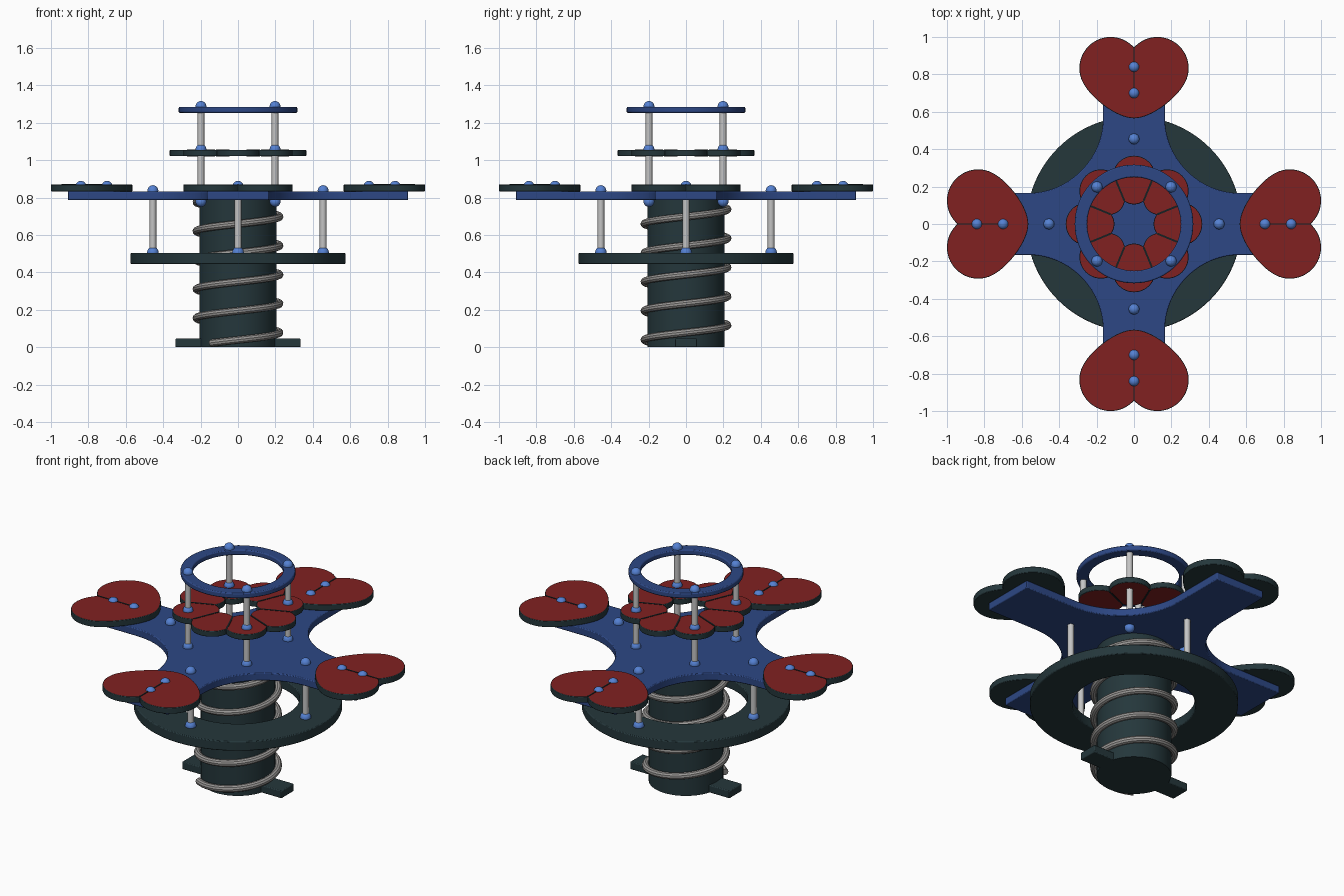
import bpy, bmesh, math
from mathutils import Matrix
from math import sin, cos, pi, radians, sqrt

if "Cube" in bpy.data.objects:
    bpy.data.objects.remove(bpy.data.objects["Cube"])


def material(name, rgb):
    m = bpy.data.materials.new(name)
    m.diffuse_color = (*rgb, 1)
    m.use_nodes = True
    m.node_tree.nodes["Principled BSDF"].inputs["Base Color"].default_value = m.diffuse_color
    return m


TEAL = material("dark teal", (0.018, 0.038, 0.044))
BLUE = material("deep blue", (0.026, 0.064, 0.235))
SKY = material("bolt blue", (0.09, 0.22, 0.65))
RED = material("dark red", (0.22, 0.015, 0.015))
STEEL = material("light steel", (0.55, 0.55, 0.55))
SPRING = material("spring grey", (0.32, 0.31, 0.30))
SEAM = material("seam black", (0.008, 0.014, 0.016))


def finish(name, bm, mats, bevel=0):
    bmesh.ops.recalc_face_normals(bm, faces=bm.faces)
    me = bpy.data.meshes.new(name)
    bm.to_mesh(me)
    bm.free()
    for m in mats:
        me.materials.append(m)
    ob = bpy.data.objects.new(name, me)
    bpy.context.collection.objects.link(ob)
    if bevel:
        mod = ob.modifiers.new("edge", 'BEVEL')
        mod.width = bevel
        mod.segments = 2
        mod.limit_method = 'ANGLE'
        mod.angle_limit = radians(50)
        mod.material = 0
    return ob


def slab(name, outer, z0, z1, side, top=None, bottom=None, inner=None, bevel=0.005):
    """Flat plate from an outline, with an optional hole of equal point count."""
    bm = bmesh.new()

    def loop(pts, z):
        return [bm.verts.new((x, y, z)) for x, y in pts]

    def bridge(a, b, mat=0):
        for i in range(len(a)):
            j = (i + 1) % len(a)
            bm.faces.new((a[i], a[j], b[j], b[i])).material_index = mat

    lo, hi = loop(outer, z0), loop(outer, z1)
    bridge(lo, hi)
    if inner:
        ilo, ihi = loop(inner, z0), loop(inner, z1)
        bridge(ihi, ilo)
        bridge(hi, ihi, 1)
        bridge(ilo, lo, 2)
    else:
        bm.faces.new(hi).material_index = 1
        bm.faces.new(lo[::-1]).material_index = 2
    return finish(name, bm, [side, top or side, bottom or side], bevel)


def circle(r, n=96):
    return [(r * cos(2 * pi * i / n), r * sin(2 * pi * i / n)) for i in range(n)]


def turn(pts, a):
    return [(x * cos(a) - y * sin(a), x * sin(a) + y * cos(a)) for x, y in pts]


def rod(name, x, y, z0, z1, r, mat, n=16):
    bm = bmesh.new()
    bmesh.ops.create_cone(bm, cap_ends=True, segments=n, radius1=r, radius2=r, depth=z1 - z0,
                          matrix=Matrix.Translation((x, y, (z0 + z1) / 2)))
    return finish(name, bm, [mat])


def bolt(x, y, z, r=0.029):
    bm = bmesh.new()
    bmesh.ops.create_uvsphere(bm, u_segments=20, v_segments=12, radius=r,
                              matrix=Matrix.Translation((x, y, z)))
    finish("bolt", bm, [SKY])


def strip(name, r0, r1, w, a, z, h=0.004):
    """Thin radial seam plate."""
    pts = [(r0, -w / 2), (r1, -w / 2), (r1, w / 2), (r0, w / 2)]
    slab(name, turn(pts, a), z - h / 2, z + h / 2, SEAM, bevel=0)


# Central column and its foot bar
rod("column", 0, 0, 0, 0.79, 0.206, TEAL, 64)
slab("foot_bar", [(-.335, -.06), (.335, -.06), (.335, .06), (-.335, .06)], 0, 0.046, TEAL)

# Coil spring around the column
cu = bpy.data.curves.new("coil", 'CURVE')
cu.dimensions = '3D'
cu.bevel_depth = 0.02
cu.bevel_resolution = 3
cu.use_fill_caps = True
sp = cu.splines.new('POLY')
a0, a1, n = radians(-130), radians(360 * 4.55), 240
sp.points.add(n - 1)
for i, p in enumerate(sp.points):
    a = a0 + (a1 - a0) * i / (n - 1)
    p.co = (0.223 * cos(a), 0.223 * sin(a), 0.078 + 0.155 * a / (2 * pi), 1)
tmp = bpy.data.objects.new("coil", cu)
bpy.context.collection.objects.link(tmp)
mesh = bpy.data.meshes.new_from_object(tmp)
bpy.data.objects.remove(tmp)
mesh.materials.clear()
mesh.materials.append(SPRING)
bpy.context.collection.objects.link(bpy.data.objects.new("coil_spring", mesh))

# Standing ring around the spring
slab("foot_ring", circle(0.575), 0.445, 0.503, TEAL, inner=circle(0.34))

# Four-armed deck with concave fillets
deck = []
for k in range(4):
    arm = [(0.91, -0.165), (0.91, 0.165)]
    for i in range(25):
        a = radians(-90 - 90 * i / 24)
        arm.append((0.57 + 0.405 * cos(a), 0.57 + 0.405 * sin(a)))
    deck += turn(arm, k * pi / 2)
slab("deck", deck, 0.787, 0.833, BLUE)

# Heart seat outline, pointing outward along x
half = []
for i in range(29):
    a = radians(138.5 - 158.5 * i / 28)
    half.append((0.833 + 0.167 * sin(a), 0.125 + 0.167 * cos(a)))
half[0] = (half[0][0], 0.0)
p0, p1, p2, p3 = half[-1], (0.688, 0.25), (0.565, 0.10), (0.565, 0.0)
for i in range(1, 17):
    t = i / 16
    half.append(tuple((1 - t) ** 3 * a + 3 * t * (1 - t) ** 2 * b + 3 * t * t * (1 - t) * c + t ** 3 * d
                      for a, b, c, d in zip(p0, p1, p2, p3)))
heart = half + [(x, -y) for x, y in half[-2:0:-1]]

for k in range(4):
    a = k * pi / 2
    c, s = cos(a), sin(a)
    # Heart seats with seam and bolts
    slab("heart_seat", turn(heart, a), 0.833, 0.870, TEAL, top=RED, bevel=0.003)
    strip("seat_seam", 0.70, 0.945, 0.008, a, 0.870)
    for r in (0.70, 0.84):
        bolt(r * c, r * s, 0.860)
    # Lower posts joining ring and deck
    rod("lower_post", 0.455 * c, 0.455 * s, 0.50, 0.79, 0.018, STEEL)
    bolt(0.455 * c, 0.455 * s, 0.837)
    bolt(0.455 * c, 0.455 * s, 0.506, 0.031)
    # Upper posts joining deck, flower table and hand ring
    x, y = turn([(0.198, 0.198)], a)[0]
    rod("upper_post", x, y, 0.78, 1.28, 0.018, STEEL)
    for z in (0.779, 0.836, 1.057, 1.287):
        bolt(x, y, z)

# Flower table with eight petals and scalloped hole
outer, inner = [], []
for i in range(160):
    a = 2 * pi * i / 160
    d = (a + pi / 8) % (pi / 4) - pi / 8
    ro = 0.25 * cos(d) + sqrt(0.115 ** 2 - (0.25 * sin(d)) ** 2)
    ri = 0.19 * cos(d) - sqrt(0.085 ** 2 - (0.19 * sin(d)) ** 2)
    outer.append((ro * cos(a), ro * sin(a)))
    inner.append((ri * cos(a), ri * sin(a)))
slab("flower_table", outer, 1.021, 1.055, TEAL, top=RED, bottom=RED, inner=inner, bevel=0.003)
for k in range(8):
    for z in (1.021, 1.055):
        strip("petal_seam", 0.134, 0.292, 0.010, pi / 8 + k * pi / 4, z)

# Hand ring on top
slab("hand_ring", circle(0.317), 1.253, 1.285, BLUE, inner=circle(0.25), bevel=0.006)

# Smooth shading with sharp edges kept
for ob in bpy.context.scene.objects:
    ob.select_set(True)
    bpy.context.view_layer.objects.active = ob
bpy.ops.object.shade_smooth_by_angle(angle=radians(35))
